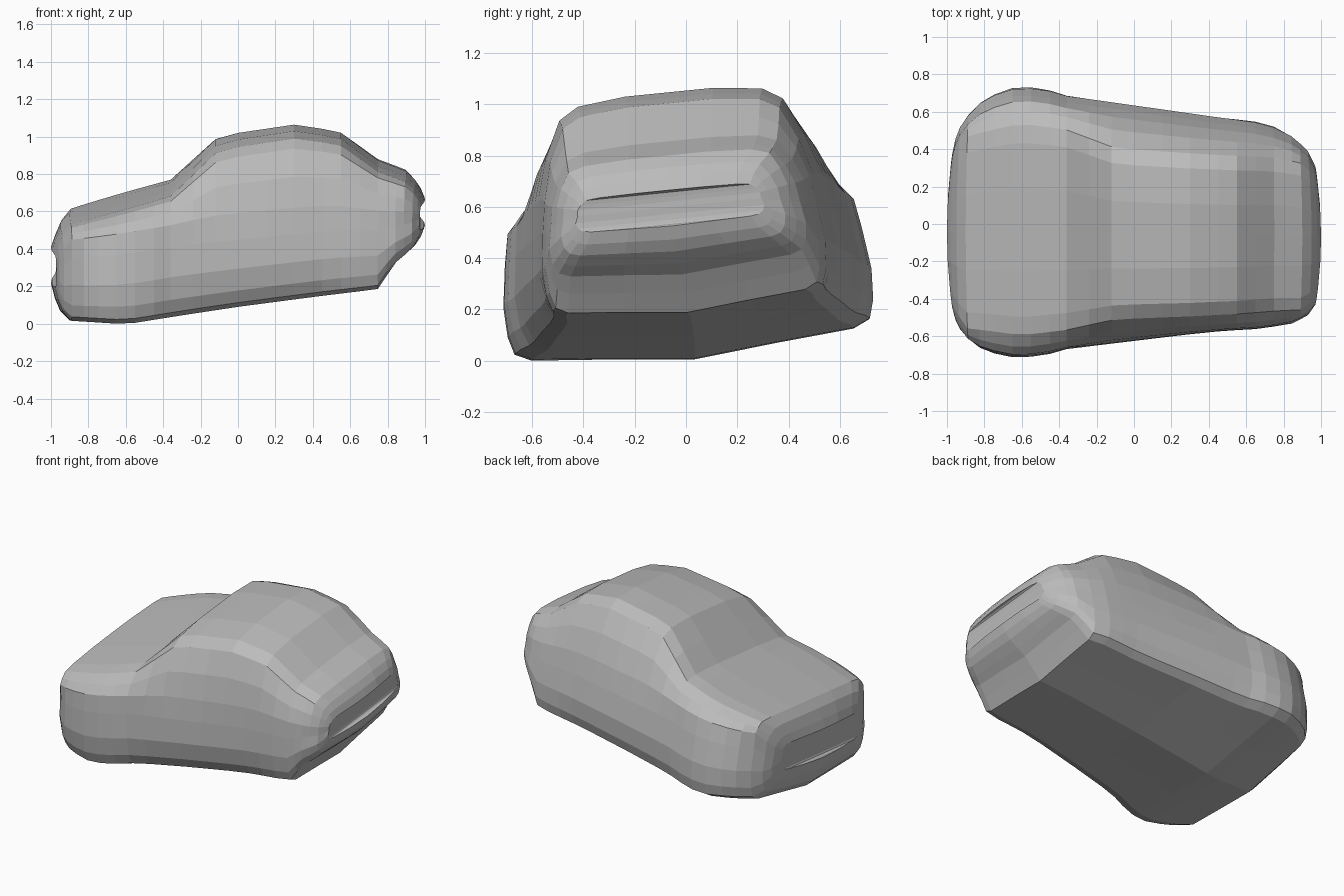
import bpy, bmesh, math
from mathutils import Matrix, Vector

cube = bpy.data.objects.get("Cube")
if cube:
    bpy.data.objects.remove(cube, do_unlink=True)

paint = bpy.data.materials.new("plain grey")
paint.use_nodes = True
grey = (0.5, 0.5, 0.5, 1)
paint.diffuse_color = grey
paint.node_tree.nodes["Principled BSDF"].inputs["Base Color"].default_value = grey


def mix(a, b, t):
    return a + (b - a) * t


def sample(curve, x):
    """Read a value off a polyline curve of (x, value) points."""
    for (xa, va), (xb, vb) in zip(curve, curve[1:]):
        if x <= xb:
            return mix(va, vb, max(0, (x - xa) / (xb - xa)))
    return curve[-1][1]


# Side profile: roof line, underside and belt line along the car
top = [(-1, .41), (-.96, .52), (-.9, .58), (-.6, .665), (-.36, .735), (-.12, .97),
       (0, 1.005), (.3, 1.05), (.54, 1.015), (.75, .86), (.9, .805), (.97, .74), (1, .67)]
under = [(-1, .22), (-.97, .1), (-.92, .02), (-.6, 0), (0, .09),
         (.76, .19), (.83, .32), (.92, .4), (.97, .45), (1, .53)]
belt = [(-1, .37), (-.9, .5), (-.3, .58), (.5, .64), (1, .62)]

# Plan outline: half widths of the body, the roof and the sill tuck
body = [(-1, .42), (-.97, .52), (-.89, .61), (-.8, .68), (-.65, .72), (-.5, .72), (-.36, .68),
        (.4, .58), (.65, .555), (.75, .535), (.86, .5), (.95, .44), (1, .37)]
roof = [(-1, .37), (-.9, .51), (-.6, .56), (-.36, .53), (-.1, .45),
        (.7, .41), (.9, .39), (1, .32)]
sill = [(-1, .96), (-.6, 1), (-.25, .96), (.4, .95), (.7, .99), (1, .96)]


def section(x):
    """Points of one cross-section, right half mirrored to a full ring."""
    low, high, mid = sample(under, x), sample(top, x), sample(belt, x)
    w, r, s = sample(body, x), sample(roof, x), sample(sill, x)
    crown = .09 * w * min(1, (mid - low) * 3)
    half = [(w * .45, low + crown * .5), (w * s * .88, low + crown * .9),
            (w * s * .97, mix(low + crown, mid, .05)),
            (w * mix(s, 1, .6) * .995, mix(low + crown, mid, .2)),
            (w, mix(low, mid, .52)), (w * .97, mix(low, mid, .82)),
            (mix(w, r, .25), mix(mid, high, .12)),
            (mix(w, r, .53), mix(mid, high, .5)),
            (mix(w, r, .95), mix(mid, high, .84)),
            (r * .84, mix(mid, high, .95)), (r * .4, high)]
    ring = [(0, low)] + half + [(0, high)] + [(-y, z) for y, z in reversed(half)]
    shift = -.045 * abs(x) ** 4
    bow = .03 * abs(x) ** 8 * math.copysign(1, x)
    return [Vector((x - bow * (y / w) ** 2, y + shift, z)) for y, z in ring]


# Body shell lofted through the sections
stations = [-1, -.98, -.95, -.9, -.83, -.75, -.65, -.55, -.45, -.36, -.24, -.12,
            0, .15, .3, .45, .55, .65, .75, .8, .85, .9, .95, .98, 1]
bm = bmesh.new()
rings = [[bm.verts.new(p) for p in section(x)] for x in stations]
count = len(rings[0])
for a, b in zip(rings, rings[1:]):
    for i in range(count):
        j = (i + 1) % count
        bm.faces.new((a[i], a[j], b[j], b[i]))

# Bowed nose and tail panels, in strips between the mirrored sides
for ring in (rings[0], rings[-1]):
    for i in range(count // 2):
        strip = [ring[i], ring[i + 1], ring[-i - 1], ring[-i % count]]
        bm.faces.new(list(dict.fromkeys(strip)))

# Lean the shell about its long axis
pivot = Vector((0, 0, .4))
bmesh.ops.rotate(bm, cent=pivot, matrix=Matrix.Rotation(math.radians(5.7), 3, 'X'), verts=bm.verts)
lowest = min(v.co.z for v in bm.verts)
bmesh.ops.translate(bm, vec=(0, 0, -lowest), verts=bm.verts)
bmesh.ops.recalc_face_normals(bm, faces=bm.faces)

mesh = bpy.data.meshes.new("car_body")
bm.to_mesh(mesh)
bm.free()
mesh.materials.append(paint)
car = bpy.data.objects.new("car_body", mesh)
bpy.context.collection.objects.link(car)
